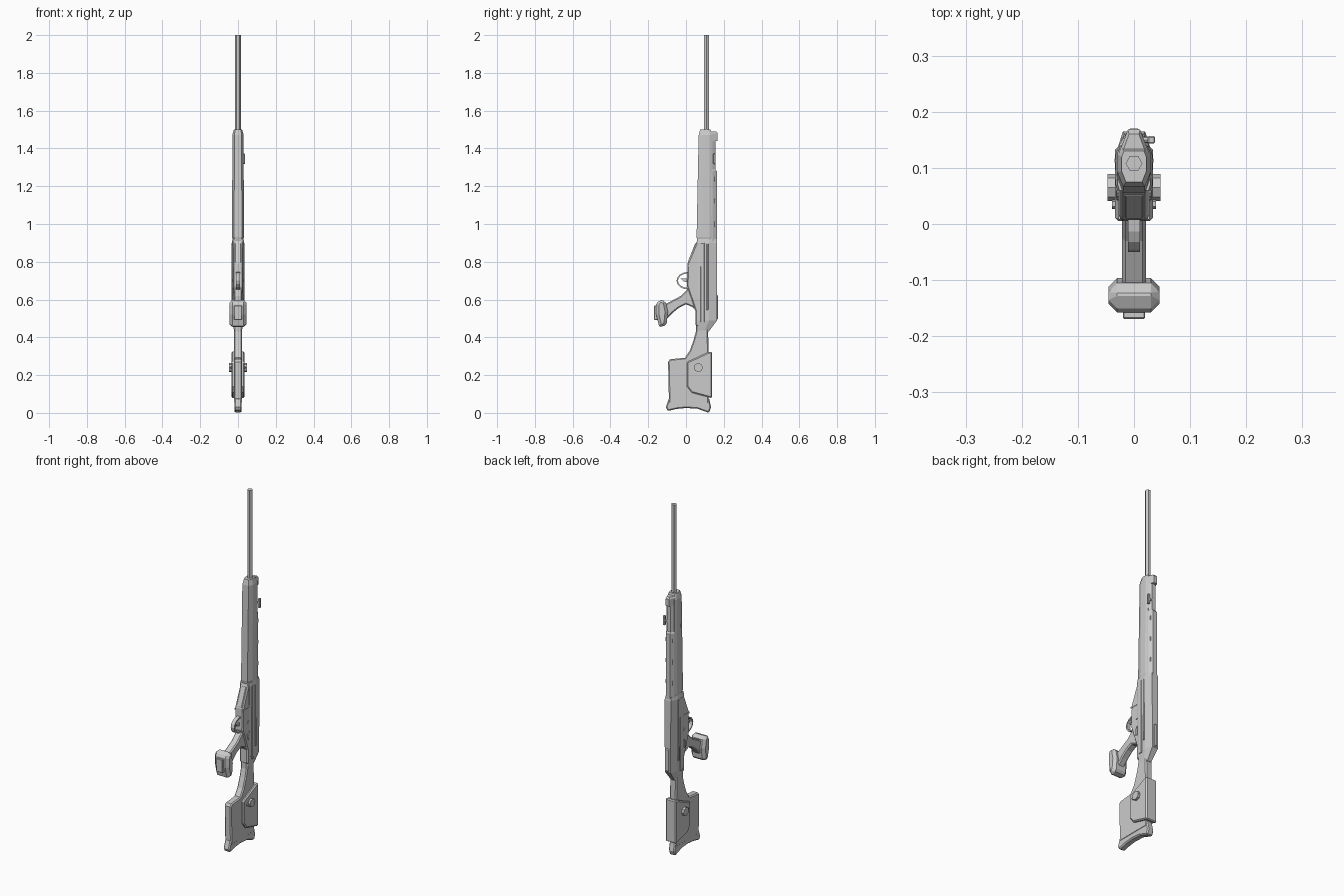
import bpy, bmesh
from math import pi, cos, sin
from mathutils import Matrix, Vector

cube = bpy.data.objects.get("Cube")
if cube:
    bpy.data.objects.remove(cube, do_unlink=True)

colour = (.6, .6, .6, 1)
grey = bpy.data.materials.new("plain grey")
grey.use_nodes = True
grey.diffuse_color = colour
grey.node_tree.nodes["Principled BSDF"].inputs["Base Color"].default_value = colour

FINE, SOFT, BROAD = .002, .006, .015


def finish(name, bm, bevel=None, paired=False):
    """Turn a bmesh into a flat shaded part, chamfered and mirrored on request."""
    bmesh.ops.recalc_face_normals(bm, faces=bm.faces)
    mesh = bpy.data.meshes.new(name)
    bm.to_mesh(mesh)
    bm.free()
    mesh.materials.append(grey)
    part = bpy.data.objects.new(name, mesh)
    bpy.context.collection.objects.link(part)
    if bevel:
        chamfer = part.modifiers.new("Chamfer", "BEVEL")
        chamfer.width = bevel
        chamfer.segments = 1
        chamfer.limit_method = "ANGLE"
        chamfer.angle_limit = 1
    if paired:
        part.modifiers.new("Other side", "MIRROR")


def plate(name, outline, half, bevel=None, x=0, paired=False):
    """Extrude a side outline of (y, z) points across x."""
    bm = bmesh.new()
    face = bm.faces.new([bm.verts.new((x - half, y, z)) for y, z in outline])
    extruded = bmesh.ops.extrude_face_region(bm, geom=[face])["geom"]
    moved = [item for item in extruded if isinstance(item, bmesh.types.BMVert)]
    bmesh.ops.translate(bm, verts=moved, vec=(2 * half, 0, 0))
    finish(name, bm, bevel, paired)


def box(name, centre, size, bevel=FINE, paired=False):
    bm = bmesh.new()
    place = Matrix.Translation(centre) @ Matrix.Diagonal((*size, 1))
    bmesh.ops.create_cube(bm, size=1, matrix=place)
    finish(name, bm, bevel, paired)


def rod(name, start, direction, length, radius, sides=8, paired=False):
    direction = Vector(direction)
    turn = direction.to_track_quat("Z", "Y").to_matrix().to_4x4()
    place = Matrix.Translation(Vector(start) + direction * length / 2) @ turn
    spin = Matrix.Rotation(pi / 2, 4, "Z")
    bm = bmesh.new()
    bmesh.ops.create_cone(bm, cap_ends=True, segments=sides, radius1=radius, radius2=radius,
                          depth=length, matrix=place @ spin)
    finish(name, bm, paired=paired)


def loft(name, front_cut, back_cut, levels):
    """Join eight-sided sections given as (z, front, back, half width)."""
    half = [(1 - front_cut, 0), (1, front_cut), (1, 1 - back_cut), (1 - back_cut, 1)]
    section = half + [(-x, y) for x, y in reversed(half)]
    bm = bmesh.new()
    rings = [[bm.verts.new((x * width, front + (back - front) * y, z)) for x, y in section]
             for z, front, back, width in levels]
    for lower, upper in zip(rings, rings[1:]):
        for i in range(len(section)):
            bm.faces.new((lower[i - 1], lower[i], upper[i], upper[i - 1]))
    bm.faces.new(rings[0])
    bm.faces.new(rings[-1])
    finish(name, bm)


# Six-sided barrel
rod("barrel", (0, .108, 1.4), (0, 0, 1), .6, .015, sides=6)

# Fore-end, with the cocking tube and collar along its back
loft("handguard", .35, .2, [(.91, .06, .14, .027), (.93, .056, .14, .031),
                            (1.47, .067, .14, .03), (1.5, .075, .13, .022)])
loft("cocking_tube", .1, .5, [(.9, .12, .163, .026), (1.28, .12, .163, .026),
                              (1.29, .12, .155, .024), (1.44, .12, .155, .024)])
loft("front_collar", .1, .6, [(1.44, .1, .168, .027), (1.48, .1, .168, .027),
                              (1.49, .1, .16, .022)])

# Upper receiver, tapering into the neck at its lower end
loft("upper_receiver", .1, .4, [(.43, .06, .12, .02), (.49, .06, .165, .03),
                                (.9, .06, .165, .033), (.92, .06, .16, .029)])
plate("rear_sight_rail", [(.15, .48), (.17, .5), (.17, .62), (.15, .64)], .009, FINE)
for number in range(6):
    box(f"rail_lug_{number}", (0, .148, .64 + number * .12), (.044, .012, .025))

# Lower receiver with its magazine well
plate("lower_receiver", [(.1, .915), (.06, .915), (.008, .79), (.005, .67),
                         (.05, .54), (.05, .46), (.1, .46)], .026, SOFT)
plate("magazine_floor", [(.05, .9), (.01, .8), (.01, .78), (.06, .88)], .016, FINE)

# Raised ribs, pins and selectors on both flanks
box("side_strip", (.031, .088, .69), (.006, .02, .42), paired=True)
box("flank_rib", (.031, .113, .72), (.008, .01, .35), paired=True)
box("well_band", (.026, .038, .78), (.004, .06, .008), bevel=None, paired=True)
for name, y, z in (("trigger_pin", .055, .7), ("rear_pin", .075, .5), ("selector_hub", .05, .63)):
    rod(name, (.02, y, z), (1, 0, 0), .01, .008, paired=True)
plate("selector", [(.044, .63), (.06, .65), (.06, .6), (.05, .6)], FINE, x=.03, paired=True)

# Cocking lever on the left
rod("cocking_lever_stem", (.01, .15, 1.345), (1, 0, 0), .024, .006)
box("cocking_lever_knob", (.031, .15, 1.345), (.013, .013, .054))

# Trigger and the thin rounded band that guards it
arc = [pi * step / 8 for step in range(9)]
outer, inner = ([(.01 - depth * sin(a), .7 + rise * cos(a)) for a in arc]
                for depth, rise in ((.06, .046), (.053, .038)))
plate("trigger_guard", outer + inner[::-1], .011)
plate("trigger", [(.015, .71), (-.03, .712), (-.01, .695), (.015, .69)], .005)

# Pistol grip with its wide palm rest
plate("grip", [(.03, .675), (-.03, .618), (-.11, .575), (-.11, .49), (-.07, .53),
               (-.035, .558), (0, .575), (.035, .56), (.06, .53)], .021, SOFT)
plate("palm_rest", [(-.158, .575), (-.143, .6), (-.108, .596), (-.096, .535),
                    (-.102, .475), (-.12, .45), (-.143, .46), (-.158, .52)], .045, BROAD)
box("grip_cap", (0, -.159, .53), (.04, .02, .075))

# Butt stock: neck, body and flared pad
plate("stock", [(.053, .48), (.052, .43), (.04, .385), (.02, .33), (-.005, .292),
                (-.085, .284), (-.095, .27), (-.09, .05), (.12, .05), (.12, .3),
                (.116, .48)], .021, SOFT)
plate("butt_pad", [(-.09, .08), (-.107, .03), (-.097, .01), (-.05, .021), (0, .026),
                   (.06, .022), (.122, 0), (.133, .03), (.122, .08)], .019, SOFT)

# Adjustable cheek piece with a clamp knob on each side
plate("cheek_piece", [(.138, .325), (.115, .32), (.04, .285), (.005, .27), (.005, .14),
                      (.03, .107), (.138, .078)], .034, SOFT)
rod("clamp_knob", (.03, .065, .24), (1, 0, 0), .017, .024, paired=True)
rod("clamp_pin", (.03, .036, .24), (1, 0, 0), .009, .009, sides=6, paired=True)
